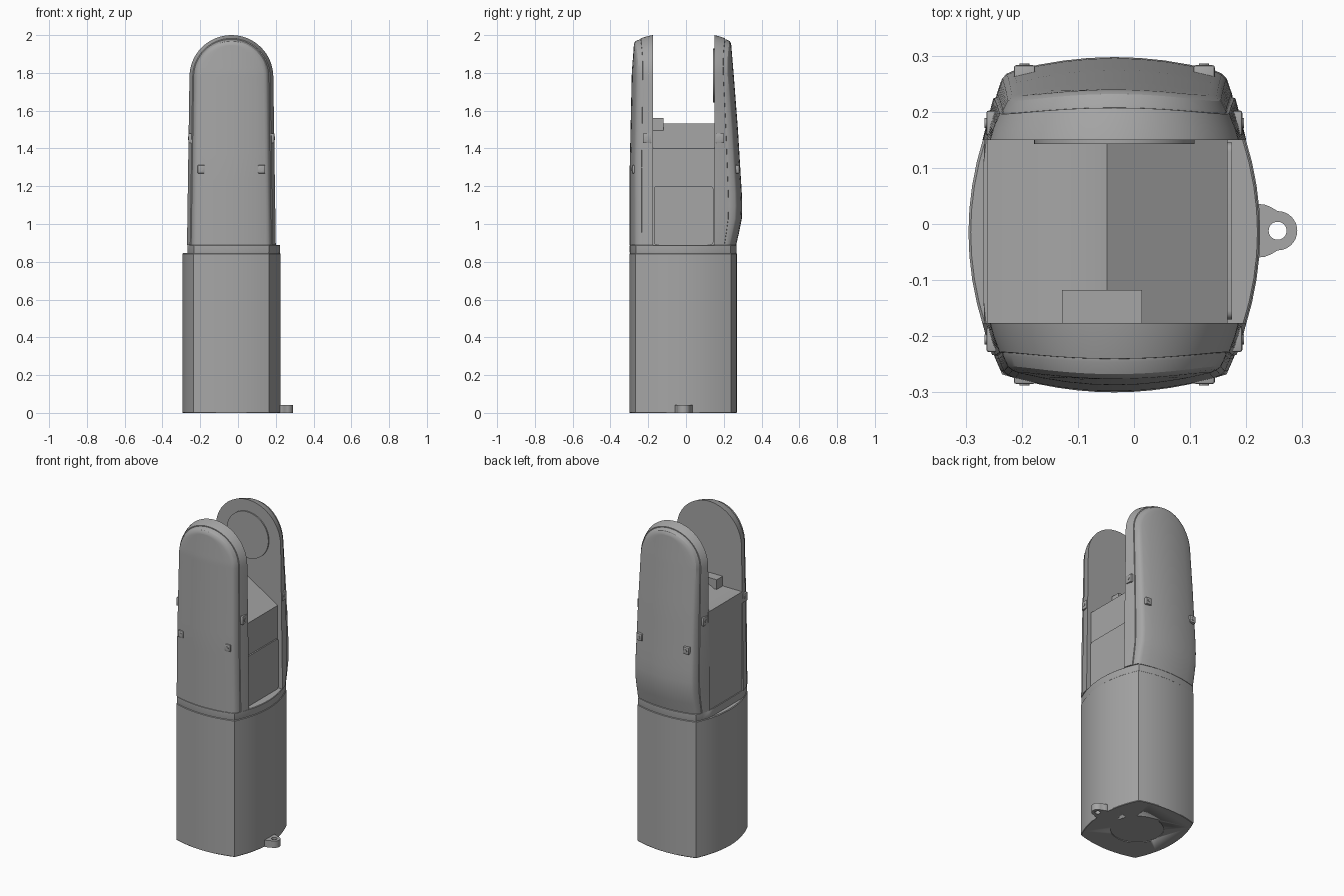
import bpy, bmesh, math
from mathutils import Matrix, Vector

if "Cube" in bpy.data.objects:
    bpy.data.objects.remove(bpy.data.objects["Cube"])

grey = bpy.data.materials.new("mid grey")
grey.use_nodes = True
COLOUR = (0.38, 0.38, 0.38, 1)
grey.diffuse_color = COLOUR
grey.node_tree.nodes["Principled BSDF"].inputs["Base Color"].default_value = COLOUR

CX, CY = -0.035, -0.015          # axis of the sleeve
BASE = 0.89                      # top of the collar


def finish(bm, name, angle=30):
    bmesh.ops.remove_doubles(bm, verts=bm.verts, dist=1e-5)
    bmesh.ops.recalc_face_normals(bm, faces=bm.faces)
    mesh = bpy.data.meshes.new(name)
    bm.to_mesh(mesh)
    bm.free()
    mesh.materials.append(grey)
    obj = bpy.data.objects.new(name, mesh)
    bpy.context.collection.objects.link(obj)
    bpy.ops.object.select_all(action='DESELECT')
    obj.select_set(True)
    bpy.context.view_layer.objects.active = obj
    bpy.ops.object.shade_smooth_by_angle(angle=math.radians(angle))
    return obj


def loft(bm, rings):
    """Join closed rings of points with quads and return the vertex rings."""
    rows = [[bm.verts.new(p) for p in ring] for ring in rings]
    for a, b in zip(rows, rows[1:]):
        for i in range(len(a)):
            j = (i + 1) % len(a)
            bm.faces.new((a[i], a[j], b[j], b[i]))
    return rows


def capped(name, rings, angle=30):
    bm = bmesh.new()
    rows = loft(bm, rings)
    bm.faces.new(rows[0])
    bm.faces.new(rows[-1])
    return finish(bm, name, angle)


def box(name, lo, hi, bevel=0.0):
    bm = bmesh.new()
    size = Vector(hi) - Vector(lo)
    centre = (Vector(hi) + Vector(lo)) / 2
    bmesh.ops.create_cube(bm, size=1, matrix=Matrix.Translation(centre) @ Matrix.Diagonal((*size, 1)))
    if bevel:
        bmesh.ops.bevel(bm, geom=bm.edges[:], offset=bevel, segments=2, affect='EDGES', profile=0.5)
    return finish(bm, name)


def disc(name, centre, radius, depth, axis, sides=48):
    bm = bmesh.new()
    turn = Vector((0, 0, 1)).rotation_difference(Vector(axis)).to_matrix().to_4x4()
    bmesh.ops.create_cone(bm, cap_ends=True, segments=sides, radius1=radius, radius2=radius,
                          depth=depth, matrix=Matrix.Translation(centre) @ turn)
    return finish(bm, name)


def section(z, grow=0.0, left=-1.0, n=12):
    """Four bowed sides meeting at crisp corners."""
    hx, hy, bx, by = 0.2 + grow, 0.253 + grow, 0.06, 0.032
    pts = []
    for side in range(4):
        for k in range(n):
            t = 2 * k / n - 1
            bow = 1 - t * t
            x, y = [(hx + bx * bow, t * hy), (-t * hx, hy + by * bow),
                    (-hx - bx * bow, -t * hy), (t * hx, -hy - by * bow)][side]
            pts.append((max(CX + x, left), CY + y, z))
    return pts


# Lower sleeve, with a shallow round recess underneath
sleeve = capped("lower_sleeve", [section(0, -0.002), section(0.003), section(0.842), section(0.846, -0.004)])
cutter = disc("recess_cutter", (CX, CY, 0), 0.15, 0.008, (0, 0, 1))
cutter.hide_render = True
cutter.hide_viewport = True
cut = sleeve.modifiers.new("recess", 'BOOLEAN')
cut.object = cutter
cut.solver = 'EXACT'
capped("collar", [section(0.84, -0.004, -0.268), section(0.85, -0.002, -0.268),
                  section(BASE - 0.003, -0.002, -0.268), section(BASE, -0.005, -0.268)])


def lerp_table(table, z):
    for (z0, v0), (z1, v1) in zip(table, table[1:]):
        if z <= z1:
            return v0 + (v1 - v0) * max(0, (z - z0) / (z1 - z0))
    return table[-1][1]


def shell(name, sign, inner, profile):
    """Arched side plate: tapered rim, seam step and a bowed outer face."""
    top, radius, foot = 1.778, 0.222, 0.235

    def half_outline(inset):
        pts = []
        for k in range(13):
            t = k / 13
            pts.append((foot + (radius - foot) * t - inset, BASE + (top - BASE) * t))
        for k in range(17):
            a = math.pi / 2 * k / 16
            pts.append(((radius - inset) * math.cos(a), top + (radius - inset) * math.sin(a)))
        return pts

    def face_y(x, z):
        return lerp_table(profile, z) - 0.03 * (x / 0.2) ** 2

    def ring(inset, depth, drop=0.0):
        half = half_outline(inset)
        outline = half + [(-x, z) for x, z in reversed(half[:-1])]
        return [(CX + x, sign * (inner + (face_y(x, z) - drop - inner) * depth), z) for x, z in outline]

    bm = bmesh.new()
    rows = loft(bm, [ring(0, 0), ring(0.006, 0.3), ring(0.017, 0.66), ring(0.022, 0.66),
                     ring(0.023, 0.72), ring(0.032, 0.93), ring(0.04, 1, 0.002), ring(0.052, 1)])
    bm.faces.new(rows[0])
    # bowed outer face, row by row
    columns = [i / 4 - 1 for i in range(9)]
    grid = [[bm.verts.new((CX + x * c, sign * face_y(x * c, z), z)) for c in columns]
            for x, z in half_outline(0.052)[:-1]]
    for a, b in zip(grid, grid[1:]):
        for i in range(len(a) - 1):
            bm.faces.new((a[i], a[i + 1], b[i + 1], b[i]))
    bm.faces.new(grid[-1] + [rows[-1][29]])
    bmesh.ops.remove_doubles(bm, verts=bm.verts, dist=1e-5)
    bmesh.ops.holes_fill(bm, edges=[e for e in bm.edges if e.is_boundary], sides=0)
    return finish(bm, name, 28)


shell("front_shell", -1, 0.176, [(0.89, 0.298), (1.3, 0.298), (1.8, 0.287), (2, 0.272)])
shell("back_shell", 1, 0.15, [(0.89, 0.266), (0.95, 0.28), (1.03, 0.296), (1.12, 0.298),
                              (1.5, 0.275), (1.8, 0.252), (2, 0.235)])

# Core block between the shells, with a sloping roof
roof = [(-0.262, 0.86), (-0.262, 1.5), (-0.11, 1.5), (-0.048, 1.533), (0.167, 1.4), (0.167, 0.86)]
capped("core_block", [[(x, y, z) for x, z in roof] for y in (-0.18, 0.155)])
box("roof_catch", (-0.128, -0.18, 1.49), (0.014, -0.118, 1.56))

# Access panel on the side wall
bm = bmesh.new()
corners = [(-0.155, 0.905), (0.13, 0.905), (0.13, 1.185), (-0.155, 1.185)]
outline = []
for q, (y, z) in enumerate(corners):
    for k in range(5):
        a = math.pi * (1 + q / 2 + k / 8)
        outline.append((y + 0.015 * math.cos(a), z + 0.015 * math.sin(a)))
rows = loft(bm, [[(x, y, z) for y, z in outline] for x in (0.16, 0.175)])
bm.faces.new(rows[-1])
finish(bm, "access_panel")

# Pivot disc on the inner face of the back shell
disc("pivot_disc", (CX, 0.147, 1.785), 0.143, 0.009, (0, 1, 0), 64)

# Small clips with screw heads
for side, label in ((-1, "right"), (1, "left")):
    x = CX + side * 0.16
    for y, face in ((-0.285, "front"), (0.283, "back")):
        s = 1 if y > 0 else -1
        box(f"{face}_{label}_clip", (x - 0.019, min(y, y - s * 0.04), 1.268),
            (x + 0.019, max(y, y - s * 0.04), 1.312), 0.004)
        disc(f"{face}_{label}_screw", (x, y, 1.29), 0.009, 0.006, (0, 1, 0), 16)
    edge = CX + side * 0.228
    for y, face in ((-0.206, "front"), (0.18, "back")):
        box(f"{face}_{label}_side_clip", (min(edge, edge - side * 0.04), y - 0.022, 1.428),
            (max(edge, edge - side * 0.04), y + 0.022, 1.48), 0.004)
        disc(f"{face}_{label}_side_screw", (edge, y, 1.454), 0.009, 0.006, (1, 0, 0), 16)

# Lanyard tab with a hole
tab, hole = [], []
for k in range(32):
    a = 2 * math.pi * k / 32
    c, s = math.cos(a), math.sin(a)
    tab.append((0.256 + c * (0.035 if c > 0 else 0.06), -0.012 + s * (0.035 + 0.04 * max(0, -c))))
    hole.append((0.256 + 0.016 * c, -0.012 + 0.016 * s))
bm = bmesh.new()
loft(bm, [[(x, y, z) for x, y in pts] for pts, z in
          ((hole, 0), (tab, 0), (tab, 0.042), (hole, 0.042), (hole, 0))])
finish(bm, "lanyard_tab")
